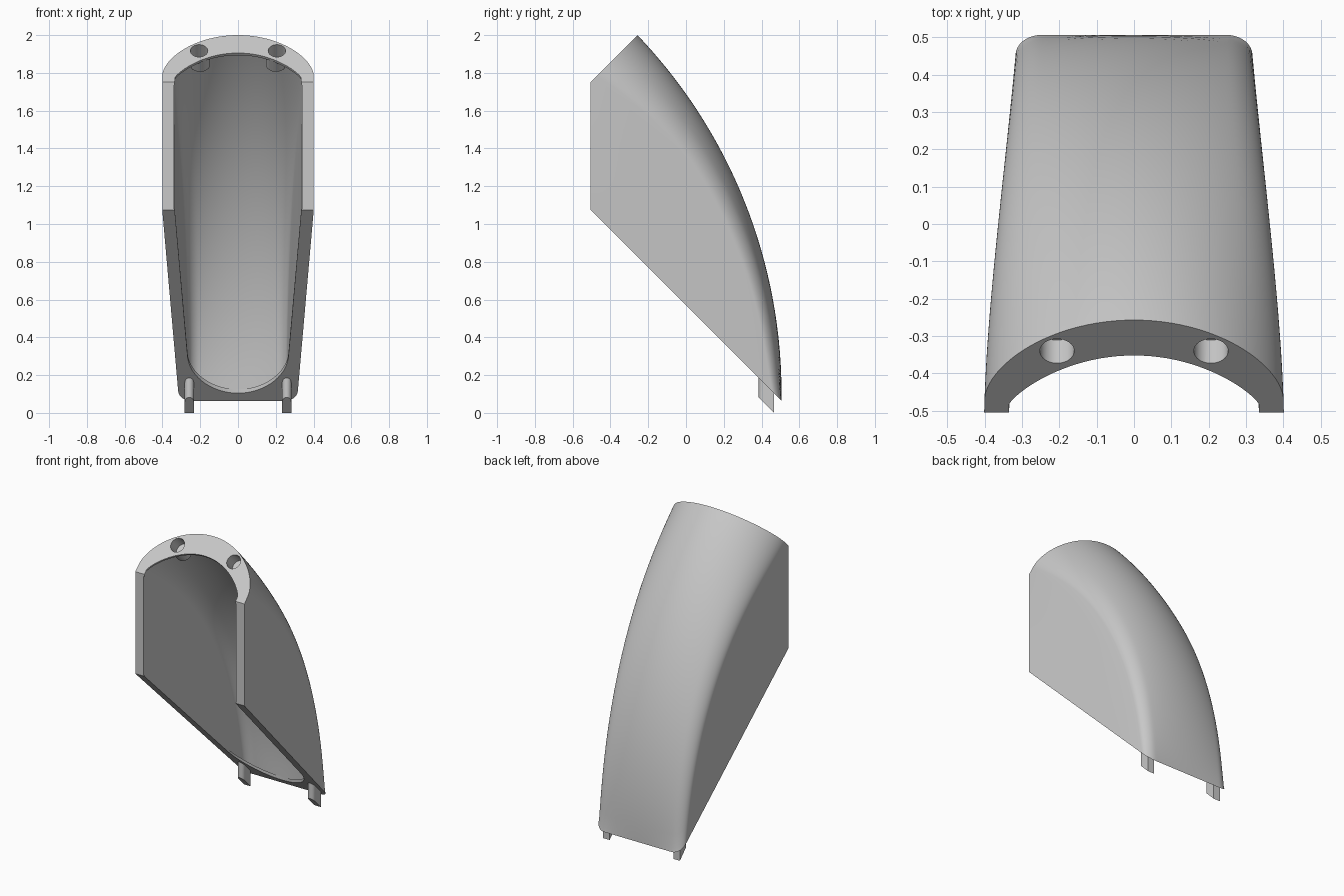
import bpy, bmesh
from math import sin, cos, pi, sqrt
from mathutils import Vector, Matrix

if "Cube" in bpy.data.objects:
    bpy.data.objects.remove(bpy.data.objects["Cube"])

grey = bpy.data.materials.new("plain grey")
grey.use_nodes = True
grey.diffuse_color = (0.58, 0.58, 0.58, 1)
grey.node_tree.nodes["Principled BSDF"].inputs["Base Color"].default_value = (0.58, 0.58, 0.58, 1)

PIVOT = Vector((-0.8435, 1.4135))  # (y, z) where both end planes meet
ARC = Vector((-2.241, 0.10))       # centre of the back curve
ARC_R = 2.747
FRONT = -0.505
STATIONS, ACROSS, SIDE = 48, 48, 6


def lerp(a, b, t):
    return a + (b - a) * t


def make_object(name, bm):
    bmesh.ops.recalc_face_normals(bm, faces=bm.faces)
    mesh = bpy.data.meshes.new(name)
    bm.to_mesh(mesh)
    bm.free()
    mesh.materials.append(grey)
    ob = bpy.data.objects.new(name, mesh)
    bpy.context.collection.objects.link(ob)
    return ob


def activate(ob):
    bpy.ops.object.select_all(action='DESELECT')
    ob.select_set(True)
    bpy.context.view_layer.objects.active = ob


def dome(u, depth, power):
    return depth * (1 - max(0, 1 - u * u) ** (1 / power))


def outer_drop(u, t):
    # wide arch at the top, flat with small rounded corners at the bottom
    corner = max(0, (abs(u) - 0.8) / 0.2)
    return lerp(dome(corner, 0.07, 2), dome(u, 0.295, 1.7), t ** 0.58)


def cavity_drop(u, t):
    return 0.9 * outer_drop(u, t)


def lip_drop(u, t):
    return lerp(dome(u, 0.27, 2), dome(u, 0.185, 1.25), t)


def half_width(y, t):
    s = (y - FRONT) / 0.98
    return 0.401 - 0.086 * s + 0.06 * s * (1 - s) * t


def section(t, drop, thickness, inset):
    """Arch lying in one plane of the fan, with straight sides to the front."""
    angle = lerp(-pi / 4, pi / 4, t)
    ray = Vector((cos(angle), sin(angle)))
    d = PIVOT - ARC
    along = d.dot(ray)
    crown = sqrt(along ** 2 - d.length_squared + ARC_R ** 2) - along - thickness
    front = (FRONT - PIVOT.x) / ray.x
    edge = crown - drop(1, t)
    samples = [(-1, lerp(front, edge, i / SIDE)) for i in range(SIDE)]
    for i in range(ACROSS + 1):
        u = sin(pi * (i / ACROSS - 0.5))
        samples.append((u, crown - drop(u, t)))
    samples += [(1, lerp(edge, front, i / SIDE)) for i in range(1, SIDE + 1)]
    points = []
    for u, r in samples:
        p = PIVOT + ray * r
        points.append((u * (half_width(p.x, t) - inset), p.x, p.y))
    return points


# Curved shell: thin even wall, with a thicker short lip closing in each end
bm = bmesh.new()
low, high = 0.005, 0.985
ts = [0, low] + [lerp(low, high, i / STATIONS) for i in range(STATIONS + 1)] + [high, 1]
outer, inner = [], []
for i, t in enumerate(ts):
    if i < 2:
        wall = (lip_drop, 0.057, 0.066)
    elif i > len(ts) - 3:
        wall = (lip_drop, 0.134, 0.066)
    else:
        wall = (cavity_drop, 0.05, 0.062)
    inner.append([bm.verts.new(p) for p in section(t, *wall)])
    if i not in (1, len(ts) - 2):
        outer.append([bm.verts.new(p) for p in section(t, outer_drop, 0, 0)])
count = len(outer[0])
for skin in (outer, inner):
    for a, b in zip(skin, skin[1:]):
        for i in range(count - 1):
            bm.faces.new((a[i], a[i + 1], b[i + 1], b[i]))
for k in (0, -1):
    for i in range(count - 1):
        bm.faces.new((outer[k][i], outer[k][i + 1], inner[k][i + 1], inner[k][i]))
    # front edge, joining the lip steps at both ends
    rows = [o[k] for o in outer]
    bm.faces.new((rows[0], rows[1], inner[2][k], inner[1][k], inner[0][k]))
    for j in range(1, len(rows) - 2):
        bm.faces.new((rows[j], rows[j + 1], inner[j + 2][k], inner[j + 1][k]))
    bm.faces.new((rows[-2], rows[-1], inner[-1][k], inner[-2][k], inner[-3][k]))
shell = make_object("curved_shell", bm)


def drill(name, operation, x, y, radius, start, end):
    """Add or cut a mirrored pair of cylinders square to the top end."""
    bm = bmesh.new()
    inward = Vector((0, 1, -1)).normalized()
    for side in (-1, 1):
        centre = Vector((side * x, y, y + 2.257)) + inward * (start + end) / 2
        place = Matrix.Translation(centre) @ Matrix.Rotation(pi / 4, 4, 'X')
        bmesh.ops.create_cone(bm, cap_ends=True, segments=32, radius1=radius,
                              radius2=radius, depth=end - start, matrix=place)
    tool = make_object(name, bm)
    tool.hide_render = True
    mod = shell.modifiers.new(name, 'BOOLEAN')
    mod.operation = operation
    mod.solver = 'EXACT'
    mod.object = tool
    activate(shell)
    bpy.ops.object.modifier_apply(modifier=mod.name)
    bpy.data.objects.remove(tool)


# Blind sockets in the top end, with a boss behind each
drill("socket_boss", 'UNION', 0.2, -0.347, 0.052, 0.006, 0.095)
drill("socket_hole", 'DIFFERENCE', 0.206, -0.34, 0.046, -0.1, 0.087)
activate(shell)
bpy.ops.object.shade_smooth_by_angle(angle=0.6)

# Locating pegs: round front, square back, both ends cut at the slope of the base
for side, label in ((-1, "right"), (1, "left")):
    bm = bmesh.new()
    radius, n = 0.024, 16
    outline = [(radius * cos(pi * i / n), 0.409 - radius * sin(pi * i / n)) for i in range(n + 1)]
    outline += [(-radius, 0.467), (radius, 0.467)]
    rings = [[bm.verts.new((side * 0.258 + x, y, level - y)) for x, y in outline]
             for level in (0.467, 0.58)]
    for ring in rings:
        bm.faces.new(ring)
    for i in range(len(outline)):
        k = (i + 1) % len(outline)
        bm.faces.new((rings[0][i], rings[0][k], rings[1][k], rings[1][i]))
    peg = make_object(label + "_peg", bm)
    activate(peg)
    bpy.ops.object.shade_smooth_by_angle(angle=0.6)
